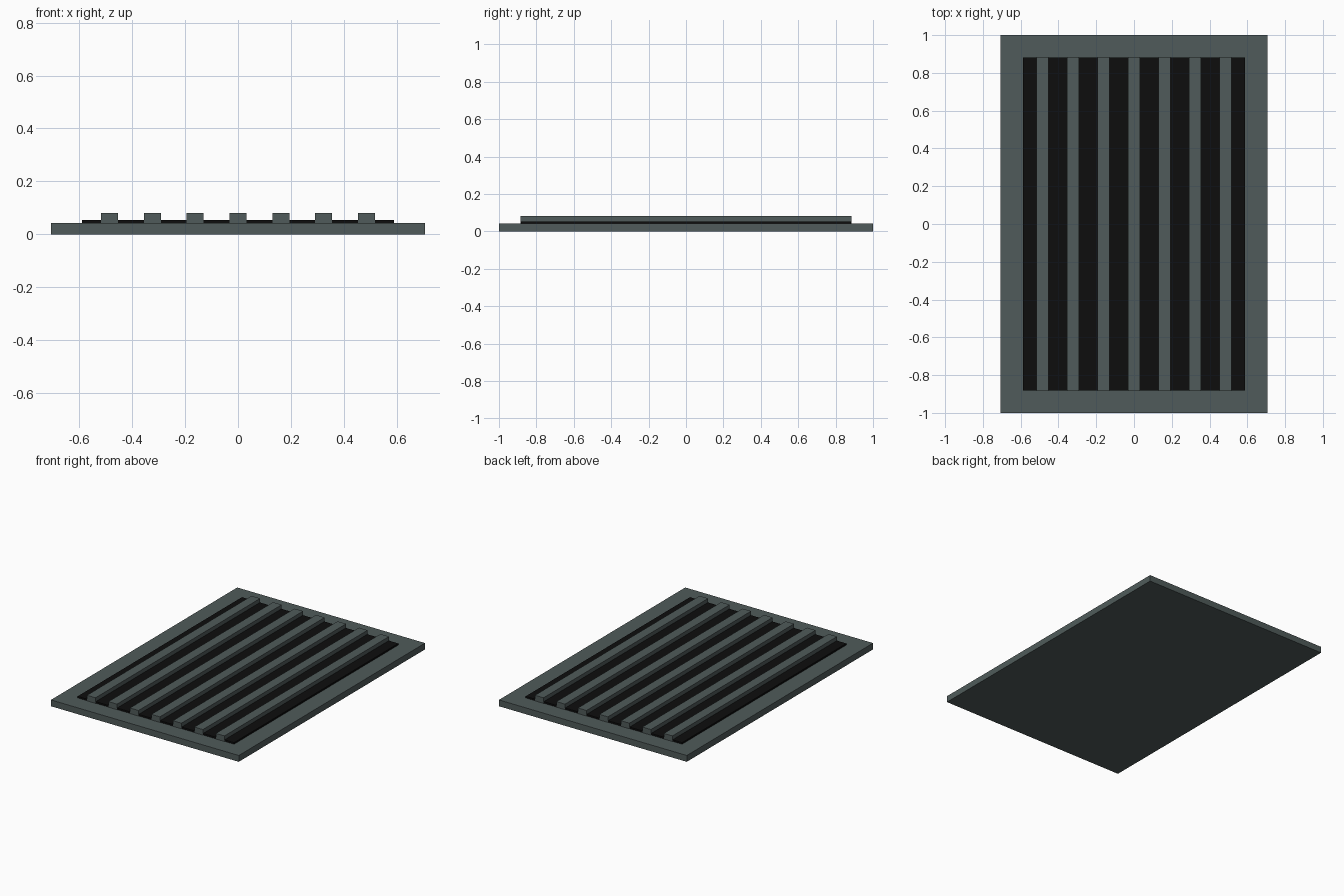
import bpy

old = bpy.data.objects.get("Cube")
if old:
    bpy.data.objects.remove(old, do_unlink=True)


def material(name, rgb):
    m = bpy.data.materials.new(name)
    m.use_nodes = True
    m.diffuse_color = (*rgb, 1)
    m.node_tree.nodes["Principled BSDF"].inputs["Base Color"].default_value = (*rgb, 1)
    return m


def box(name, x, width, length, bottom, top, mat):
    """Box centred on y = 0, spanning bottom to top in z."""
    bpy.ops.mesh.primitive_cube_add(size=1, location=(x, 0, (bottom + top) / 2))
    ob = bpy.context.object
    ob.name = name
    ob.scale = (width, length, top - bottom)
    bpy.ops.object.transform_apply(location=False, rotation=False, scale=True)
    ob.data.materials.append(mat)
    return ob


metal = material("grey green metal", (0.08, 0.105, 0.103))
black = material("black backing", (0.004, 0.004, 0.004))

PLATE_TOP = 0.043
BAR_COUNT = 7
BAR_SPACING = 0.1615

# Base plate and the dark panel behind the slats
box("base_plate", 0, 1.412, 2.0, 0, PLATE_TOP, metal)
box("vent_panel", 0, 1.176, 1.764, PLATE_TOP, 0.054, black)

# Row of raised slats
for i in range(BAR_COUNT):
    x = (i - (BAR_COUNT - 1) / 2) * BAR_SPACING
    box(f"slat_{i + 1}", x, 0.064, 1.768, PLATE_TOP, 0.081, metal)
